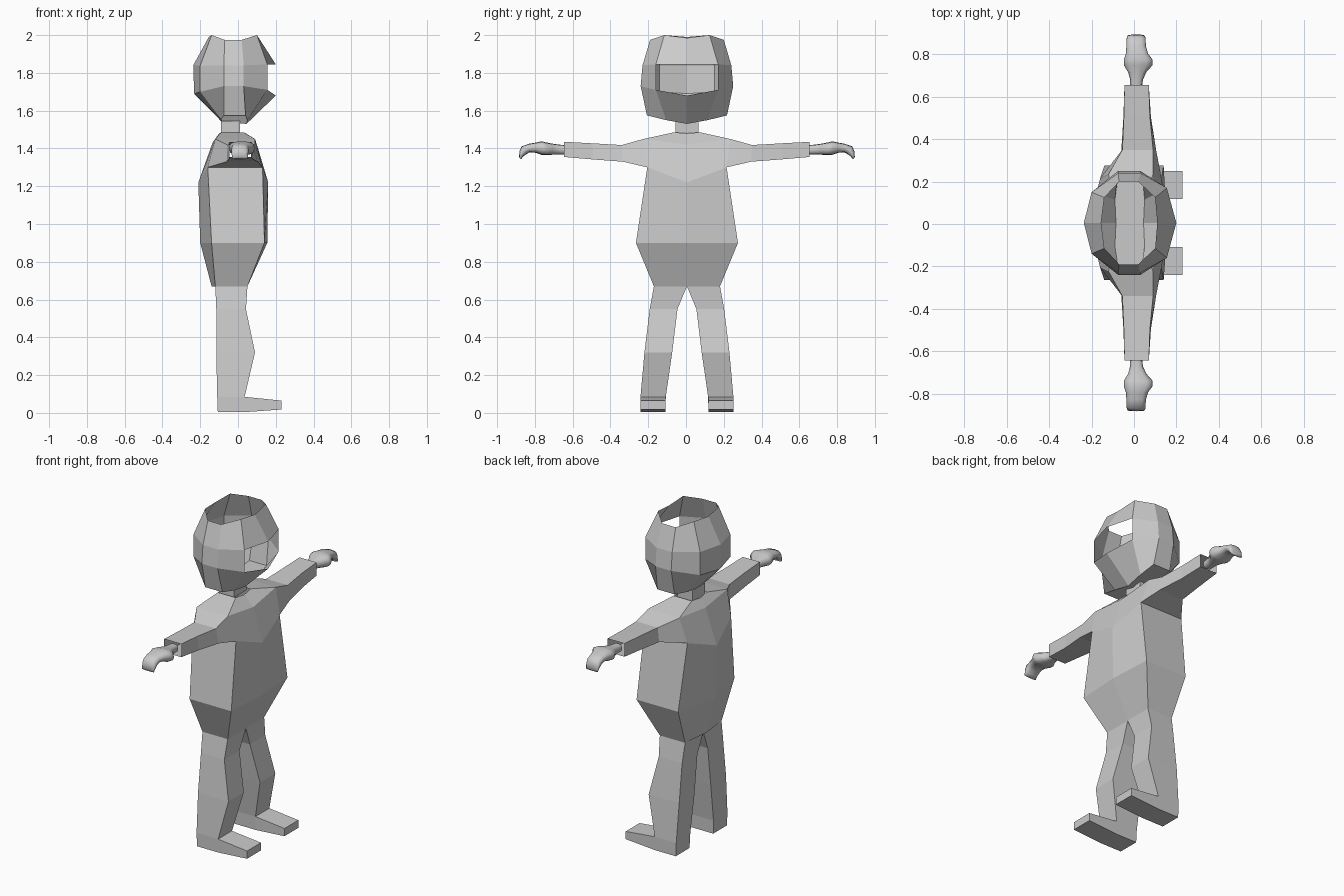
import bpy, bmesh, math

SHIFT = 0.005  # the figure sits slightly to +y


def loft(name, rings, skip=(), cap_start=False, cap_end=False, smooth=False):
    """Skin closed rings of points; skip holds (row, column) faces left open."""
    bm = bmesh.new()
    rows = [[bm.verts.new((x, y + SHIFT, z)) for x, y, z in r] for r in rings]
    n = len(rows[0])
    for i in range(len(rows) - 1):
        for j in range(n):
            if (i, j) not in skip:
                k = (j + 1) % n
                bm.faces.new((rows[i][j], rows[i][k], rows[i + 1][k], rows[i + 1][j]))
    if cap_start:
        bm.faces.new(rows[0])
    if cap_end:
        bm.faces.new(rows[-1])
    bmesh.ops.recalc_face_normals(bm, faces=bm.faces)
    me = bpy.data.meshes.new(name)
    bm.to_mesh(me)
    bm.free()
    for p in me.polygons:
        p.use_smooth = smooth
    ob = bpy.data.objects.new(name, me)
    bpy.context.collection.objects.link(ob)
    return ob


def sym_ring(front, half, back):
    """Ring symmetric in y: front centre, side points, back centre."""
    pts = [(front[0], 0, front[1])] + half + [(back[0], 0, back[1])]
    return pts + [(x, -y, z) for x, y, z in reversed(half)]


# Torso: six-sided rings, open at the armholes and leg holes
loft("torso", [
    sym_ring((0.05, 0.67), [(0.05, 0.175, 0.67), (-0.12, 0.175, 0.67)], (-0.14, 0.67)),
    sym_ring((0.155, 0.90), [(0.14, 0.27, 0.90), (-0.14, 0.27, 0.90)], (-0.20, 0.90)),
    sym_ring((0.16, 1.22), [(0.13, 0.21, 1.30), (-0.16, 0.21, 1.30)], (-0.21, 1.22)),
    sym_ring((0.10, 1.42), [(0.09, 0.23, 1.45), (-0.12, 0.23, 1.45)], (-0.135, 1.43)),
    sym_ring((0.04, 1.48), [(0.03, 0.07, 1.485), (-0.09, 0.07, 1.485)], (-0.10, 1.48)),
], skip={(2, 1), (2, 4)})

# Neck: square open tube
loft("neck", [[(0.01, 0.06, z), (-0.09, 0.06, z), (-0.09, -0.06, z), (0.01, -0.06, z)]
              for z in (1.475, 1.545)])

# Head: ten-sided shell, open on top with a face opening
loft("head", [
    sym_ring((0.11, 1.985), [(0.10, 0.12, 2.0), (0.02, 0.195, 1.975),
                             (-0.07, 0.195, 1.975), (-0.14, 0.12, 2.0)], (-0.155, 1.99)),
    sym_ring((0.20, 1.845), [(0.155, 0.165, 1.845), (0.03, 0.235, 1.84),
                             (-0.075, 0.235, 1.84), (-0.20, 0.145, 1.84)], (-0.237, 1.84)),
    sym_ring((0.20, 1.68), [(0.155, 0.165, 1.71), (0.03, 0.245, 1.73),
                            (-0.075, 0.245, 1.73), (-0.20, 0.145, 1.70)], (-0.232, 1.69)),
    sym_ring((0.045, 1.53), [(0.05, 0.11, 1.55), (0.04, 0.212, 1.575),
                             (-0.075, 0.212, 1.575), (-0.09, 0.11, 1.555)], (-0.085, 1.54)),
], skip={(1, 0), (1, 9)}, cap_end=True)

# Hand stations: y, x centre, z centre, half width, half height
HAND = [(0.635, 0.010, 1.392, 0.028, 0.024), (0.675, 0.012, 1.394, 0.030, 0.026),
        (0.71, 0.015, 1.396, 0.042, 0.029), (0.745, 0.020, 1.398, 0.068, 0.034),
        (0.77, 0.020, 1.402, 0.068, 0.036), (0.80, 0.014, 1.404, 0.052, 0.027),
        (0.835, 0.010, 1.402, 0.046, 0.023), (0.86, 0.010, 1.392, 0.045, 0.019),
        (0.876, 0.010, 1.372, 0.044, 0.013), (0.884, 0.010, 1.348, 0.040, 0.006)]


def oval(s, y, cx, cz, w, h, n=12):
    """Rounded-box cross-section of the hand."""
    def sq(v):
        return math.copysign(abs(v) ** 0.75, v)
    out = []
    for k in range(n):
        a = math.tau * k / n
        # sections tilt at the curled fingertips
        lean = (h * sq(math.sin(a))) * (0.8 if y > 0.85 else 0)
        out.append((cx + w * sq(math.cos(a)), s * (y + lean), cz + h * sq(math.sin(a))))
    return out


for s, side in ((1, "left"), (-1, "right")):
    # Sleeved arm: four-sided, open cuff
    loft(side + "_arm", [
        [(0.13, s * 0.21, 1.30), (0.09, s * 0.23, 1.45),
         (-0.12, s * 0.23, 1.45), (-0.16, s * 0.21, 1.30)],
        [(0.105, s * 0.34, 1.33), (0.09, s * 0.345, 1.418),
         (-0.055, s * 0.345, 1.418), (-0.06, s * 0.34, 1.33)],
        [(0.08, s * 0.50, 1.342), (0.075, s * 0.50, 1.427),
         (-0.048, s * 0.50, 1.427), (-0.05, s * 0.50, 1.342)],
        [(0.07, s * 0.65, 1.355), (0.07, s * 0.65, 1.435),
         (-0.045, s * 0.65, 1.435), (-0.045, s * 0.65, 1.355)],
    ])

    # Smooth mitten hand with fingers curled down
    loft(side + "_hand", [oval(s, *st) for st in HAND], cap_end=True, smooth=True)

    # Leg stations: z, back x, front x, inner y, outer y
    legs = [(0.67, -0.12, 0.05, 0.0, 0.175), (0.55, -0.115, 0.042, 0.05, 0.197),
            (0.32, -0.115, 0.09, 0.078, 0.225), (0.085, -0.11, 0.035, 0.112, 0.246),
            (0.004, -0.107, 0.035, 0.114, 0.246)]
    loft(side + "_leg", [
        [(f, s * i, z), (f, s * o, z), (b, s * o, z), (b, s * i, z)]
        for z, b, f, i, o in legs], skip={(3, 0)}, cap_end=True)

    # Foot wedge in front of the ankle
    loft(side + "_foot", [
        [(x, s * 0.113, lo), (x, s * 0.246, lo), (x, s * 0.246, hi), (x, s * 0.113, hi)]
        for x, lo, hi in ((0.035, 0.004, 0.085), (0.23, 0.018, 0.065))], cap_end=True)
